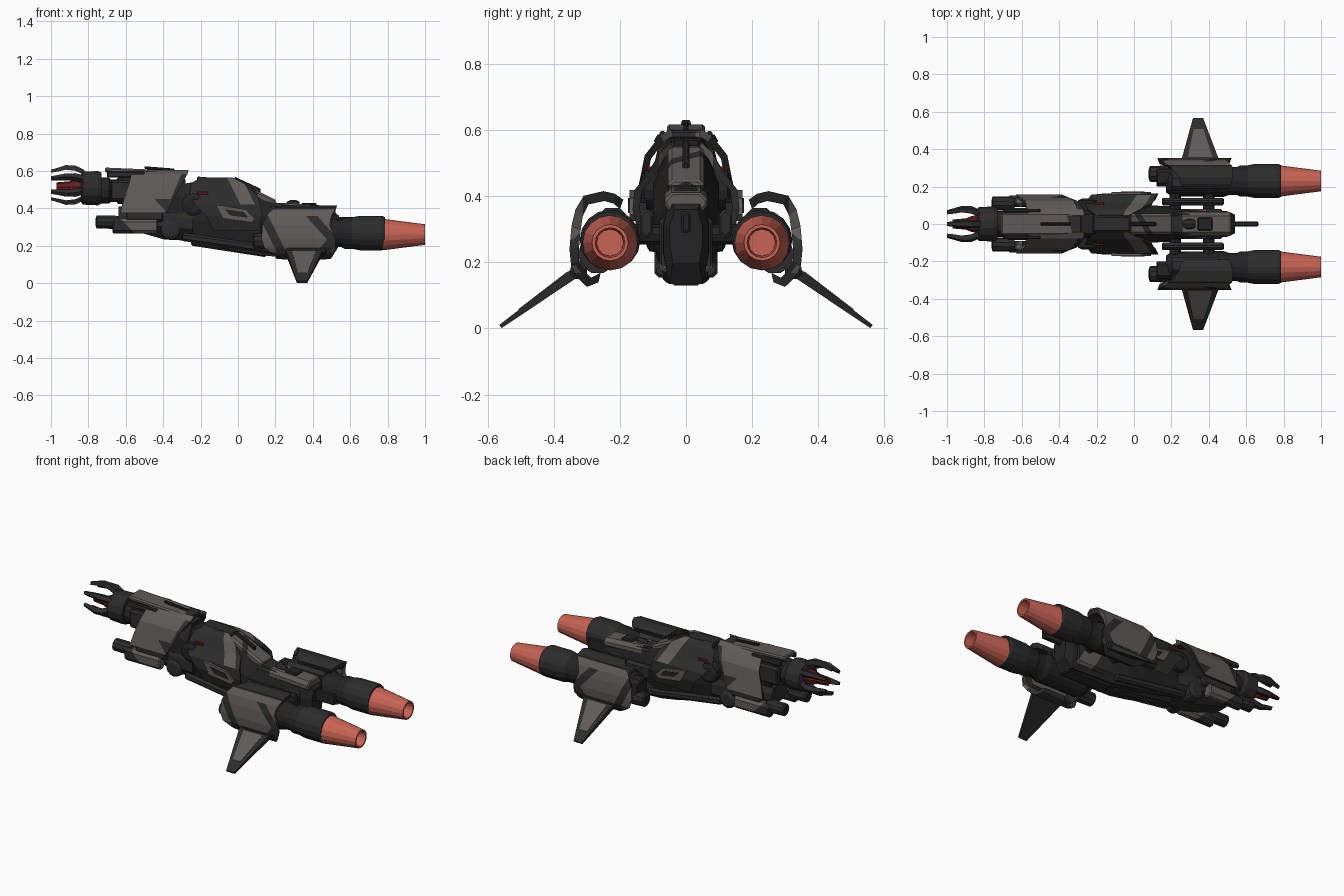
import bpy, bmesh, math
from mathutils import Vector

if "Cube" in bpy.data.objects:
    bpy.data.objects.remove(bpy.data.objects["Cube"])


def material(name, rgb):
    m = bpy.data.materials.new(name)
    m.diffuse_color = (*rgb, 1)
    m.use_nodes = True
    m.node_tree.nodes["Principled BSDF"].inputs["Base Color"].default_value = m.diffuse_color
    return m


CHAR = material("charcoal", (0.025, 0.025, 0.025))
BLACK = material("near_black", (0.017, 0.017, 0.018))
GREY = material("warm_grey", (0.115, 0.104, 0.099))
FLAME = material("flame_red", (0.58, 0.125, 0.09))
RED = material("dark_red", (0.12, 0.014, 0.012))


def loft(name, rings, mat, mirror=False, caps=True, closed=False):
    """Skin a list of equal-length point rings; optionally repeat across y."""
    bm = bmesh.new()
    for s in ((1, -1) if mirror else (1,)):
        vs = [[bm.verts.new((x, y * s, z)) for x, y, z in r] for r in rings]
        n = len(vs[0])
        pairs = list(zip(vs, vs[1:])) + ([(vs[-1], vs[0])] if closed else [])
        for a, b in pairs:
            for i in range(n):
                bm.faces.new((a[i], a[(i + 1) % n], b[(i + 1) % n], b[i]))
        if caps and not closed:
            bm.faces.new(vs[0])
            bm.faces.new(vs[-1])
    bmesh.ops.recalc_face_normals(bm, faces=bm.faces)
    me = bpy.data.meshes.new(name)
    bm.to_mesh(me)
    bm.free()
    me.materials.append(mat)
    ob = bpy.data.objects.new(name, me)
    bpy.context.collection.objects.link(ob)
    return ob


def hull(name, rows, mat):
    """Eight-sided body; rows are (x, z bottom, z top, half widths bottom/mid/top)."""
    rings = []
    for x, b, t, wb, wm, wt in rows:
        half = [(wb, b), (wm, b + .35 * (t - b)), (wm, b + .68 * (t - b)), (wt, t)]
        rings.append([(x, y, z) for y, z in half] + [(x, -y, z) for y, z in reversed(half)])
    return loft(name, rings, mat)


def box(name, x, y, z, mat, drop=0, c=.012, mirror=True):
    """Chamfered block along x; drop lowers its rear end."""
    def ring(px, k, d):
        (y0, y1), (z0, z1) = y, z
        y0, y1, z0, z1 = y0 + k, y1 - k, z0 + k - d, z1 - k - d
        return [(px, y0 + c, z0), (px, y1 - c, z0), (px, y1, z0 + c), (px, y1, z1 - c),
                (px, y1 - c, z1), (px, y0 + c, z1), (px, y0, z1 - c), (px, y0, z0 + c)]
    e = min(.006, (y[1] - y[0]) / 4, (z[1] - z[0]) / 4)
    return loft(name, [ring(x[0], e, 0), ring(x[0] + e, 0, 0), ring(x[1] - e, 0, drop),
                       ring(x[1], e, drop)], mat, mirror)


def lathe(name, prof, cy, cz, mat, n=14, mirror=True, closed=False):
    """Turned part along x from (x, radius) pairs."""
    rings = [[(x, cy + r * math.cos(2 * math.pi * i / n), cz + r * math.sin(2 * math.pi * i / n))
              for i in range(n)] for x, r in prof]
    return loft(name, rings, mat, mirror, closed=closed)


def disc(name, cx, cz, prof, mat, n=12):
    """Turned part along y from (y, radius) pairs, on both sides."""
    return loft(name, [[(cx + r * math.cos(2 * math.pi * i / n), y, cz + r * math.sin(2 * math.pi * i / n))
                        for i in range(n)] for y, r in prof], mat, True)


def shell(name, rows, t, centre, mat):
    """Curved armour; rows (y, z, x front, x rear) thickened toward a centre (y, z)."""
    rings = []
    for y, z, a, b in rows:
        d = (Vector(centre) - Vector((y, z))).normalized() * t
        rings.append([(a, y, z), (b, y, z), (b - .01, y + d.x, z + d.y), (a + .01, y + d.x, z + d.y)])
    return loft(name, rings, mat, True)


def paint(ob, direction, bands, mat, rule=lambda c: True):
    """Cut the mesh along slanted bands and recolour what lies inside them."""
    d = Vector(direction).normalized()
    bm = bmesh.new()
    bm.from_mesh(ob.data)
    for v in [v for b in bands for v in b]:
        bmesh.ops.bisect_plane(bm, geom=bm.verts[:] + bm.edges[:] + bm.faces[:],
                               plane_co=d * v, plane_no=d)
    if mat.name not in ob.data.materials:
        ob.data.materials.append(mat)
    idx = list(ob.data.materials).index(mat)
    for f in bm.faces:
        c = f.calc_center_median()
        if rule(c) and any(a < c.dot(d) < b for a, b in bands):
            f.material_index = idx
    bm.to_mesh(ob.data)
    bm.free()


# --- Nose: claws, glowing core, collar and neck
AZ = .525
for k in range(6):
    a = math.radians(30 + 60 * k)
    u, v = Vector((0, math.cos(a), math.sin(a))), Vector((0, -math.sin(a), math.cos(a)))
    rings = []
    for x, r, w, h in ((-.82, .066, .02, .014), (-.87, .09, .021, .014), (-.92, .094, .018, .012),
                       (-.96, .083, .015, .01), (-1.0, .074, .011, .008)):
        p = Vector((x, 0, AZ)) + u * r
        rings.append([p + u * h + v * w * .6, p + u * h - v * w * .6, p - u * h - v * w, p - u * h + v * w])
    loft("nose_claw", rings, CHAR)
lathe("nose_core", [(-.82, .05), (-.87, .042), (-.9, .03), (-.97, .024)], 0, .515, RED, 8, False)
lathe("nose_glow", [(-.89, .034), (-.86, .036)], 0, .513, FLAME, 8, False)
lathe("nose_collar", [(-.84, .075), (-.83, .09), (-.75, .094), (-.73, .085)], 0, .508, CHAR, 14, False)
lathe("nose_neck", [(-.75, .07), (-.69, .07), (-.68, .06), (-.65, .06), (-.64, .072), (-.5, .075)],
      0, .495, BLACK, 12, False)
box("neck_clamp", (-.68, -.55), (.045, .085), (.44, .55), CHAR)

# --- Head: core, chin, armour shoulders and roof plate
hull("head_core", [(-.62, .40, .57, .05, .07, .045), (-.54, .35, .585, .07, .09, .045),
                   (-.42, .29, .585, .07, .105, .045), (-.28, .25, .555, .07, .09, .045)], BLACK)
hull("chin", [(-.64, .31, .41, .04, .075, .06), (-.52, .27, .42, .05, .1, .08),
              (-.4, .235, .42, .05, .11, .08), (-.24, .225, .4, .05, .1, .08)], CHAR)
head = shell("head_armour", [(.045, .605, -.56, -.265), (.078, .585, -.57, -.27), (.125, .525, -.585, -.305),
                             (.14, .45, -.61, -.345), (.157, .375, -.63, -.385)], .022, (0, .45), GREY)
paint(head, (1, 0, .9), [(-.03, .045)], CHAR, lambda c: c.x > -.5 and c.z < .47)
paint(head, (1, 0, -.42), [(-.505, -.45)], CHAR, lambda c: c.z < .56)
roof = box("roof_plate", (-.71, -.28), (-.058, .058), (.592, .618), GREY, .018, mirror=False, c=.008)
paint(roof, (1, .3, 0), [(-.33, -.26)], CHAR)
box("roof_rail", (-.7, -.5), (.062, .08), (.565, .598), CHAR, c=.005)
box("roof_ridge", (-.5, -.34), (-.008, .008), (.61, .625), BLACK, .012, .004, False)
disc("chin_joint", -.36, .285, [(.06, .055), (.11, .052), (.12, .035)], CHAR)

# --- Gun pods beside the head
pod = box("gun_pod", (-.67, -.43), (.092, .153), (.265, .345), GREY, c=.018)
paint(pod, (1, 0, 1), [(-.29, -.2)], CHAR)
box("pod_bracket", (-.6, -.4), (.09, .14), (.33, .39), CHAR)
lathe("pod_muzzle", [(-.76, .028), (-.755, .037), (-.67, .038), (-.64, .033)], .11, .327, CHAR, 10)
lathe("pod_bore", [(-.763, .022), (-.7, .022)], .11, .327, BLACK, 8)

# --- Middle body, tapering down to the tail
hull("main_hull", [(-.36, .27, .52, .05, .07, .05), (-.24, .225, .54, .07, .09, .05),
                   (-.12, .20, .55, .07, .1, .05), (0, .17, .53, .07, .1, .05),
                   (.12, .15, .465, .07, .1, .05), (.22, .14, .425, .06, .08, .055),
                   (.5, .135, .395, .05, .068, .05), (.54, .2, .36, .04, .05, .035)], BLACK)
flank = shell("flank_armour", [(.045, .565, -.2, -.03), (.078, .535, -.25, .03), (.112, .475, -.26, .1),
                               (.156, .42, -.23, .12), (.162, .36, -.17, .13),
                               (.14, .28, -.13, .12)], .022, (0, .4), CHAR)
paint(flank, (1, 0, .5), [(.2, .27)], GREY, lambda c: c.z > .43)

# flank inset: grey surround with a dark slot
loft("flank_panel", [[(-.12, .171, .42), (.04, .171, .395), (.09, .171, .345), (.07, .171, .325),
                      (-.08, .171, .345)], [(-.12, .14, .42), (.04, .14, .395), (.09, .14, .345),
                                            (.07, .14, .325), (-.08, .14, .345)]], GREY, True)
loft("flank_slot", [[(-.07, y, .395), (.03, y, .381), (.055, y, .35), (-.04, y, .362)]
                    for y in (.12, .175)], BLACK, True)
box("flank_light", (-.22, -.16), (.1, .116), (.475, .49), RED, c=.003)
disc("shoulder_joint", -.24, .42, [(.07, .06), (.125, .06), (.135, .04)], BLACK)
box("lower_rail", (-.3, .2), (.04, .095), (.225, .27), CHAR, .07)
box("belly_keel", (-.25, .15), (-.035, .035), (.2, .25), CHAR, .06, mirror=False)
box("cockpit_block", (-.22, -.02), (-.048, .048), (.53, .57), CHAR, .015, mirror=False)
spine = box("spine_plate", (-.02, .2), (-.055, .055), (.5, .55), GREY, .1, mirror=False)
paint(spine, (1, .6, 0), [(.03, .06)], CHAR)
box("spine_fin", (-.02, .12), (-.01, .01), (.51, .568), BLACK, .06, .004, False)

# --- Rear deck and tail
deck = box("rear_deck", (.17, .52), (-.064, .064), (.37, .432), GREY, .02, .02, False)
paint(deck, (1, 0, 0), [(.16, .26)], CHAR)
box("deck_hatch", (.34, .42), (-.035, .035), (.4, .43), BLACK, 0, .006, False)
lathe("deck_dome", [(.26, .02), (.28, .03), (.31, .03), (.33, .02)], 0, .415, CHAR, 8, False)
rear = box("rear_side", (.13, .47), (.045, .08), (.17, .34), CHAR, 0, .015)
paint(rear, (1, 0, .6), [(.4, .5)], GREY)
box("tail_belly", (.2, .5), (-.055, .055), (.13, .2), CHAR, 0, .02, False)
box("tail_boom", (.48, .665), (-.013, .013), (.29, .355), BLACK, 0, .005, False)

# --- Engine mounts
mount = box("mount_plate", (.15, .48), (.1, .14), (.275, .36), CHAR, 0, .014)
for x in (.22, .4):
    disc("engine_strut", x, .285, [(.07, .03), (.2, .03)], BLACK, 8)

# --- Engines with exhaust flames
EY, EZ = .23, .268
lathe("engine_core", [(.17, .06), (.2, .082), (.48, .085), (.51, .075), (.55, .074), (.57, .084), (.64, .084),
                      (.65, .078)], EY, EZ, BLACK, 16)
lathe("engine_nozzle", [(.57, .06), (.6, .082), (.65, .092), (.77, .092), (.785, .085)], EY, EZ, CHAR, 16)
lathe("exhaust_flame", [(.775, .084), (1.0, .055), (1.0, .045), (.9, .04), (.775, .04)],
      EY, .26, FLAME, 16, closed=True)
lathe("flame_core", [(.78, .041), (.93, .041)], EY, .26, FLAME, 12)
lathe("engine_intake", [(.08, .03), (.085, .042), (.19, .045), (.21, .06)], .268, .225, CHAR, 10)
lathe("intake_bore", [(.077, .024), (.15, .024)], .268, .225, BLACK, 8)
box("engine_top_block", (.2, .46), (.18, .265), (.31, .365), CHAR, 0, .02)
box("engine_front_block", (.12, .26), (.2, .295), (.25, .335), BLACK, 0, .02)
box("engine_glow_strip", (.13, .19), (.22, .298), (.255, .268), RED, 0, .003)

cowl = shell("engine_cowl", [(.19, .39, .27, .5), (.215, .408, .25, .52), (.25, .416, .24, .53),
                             (.31, .402, .19, .525), (.335, .36, .15, .5), (.347, .31, .13, .49),
                             (.353, .24, .125, .52), (.348, .19, .14, .52), (.33, .155, .19, .5),
                             (.3, .126, .24, .47), (.265, .14, .28, .44)], .03, (.235, .27), GREY)
paint(cowl, (1, 0, .9), [(.51, .555)], CHAR, lambda c: c.z < .36)
paint(cowl, (1, 0, -.8), [(.225, .28)], CHAR, lambda c: c.z < .3)
paint(cowl, (0, 0, 1), [(.395, .5), (0, .168)], CHAR)
paint(cowl, (1, 0, .5), [(.26, .305)], CHAR)
paint(cowl, (0, 1, 0), [(-.312, .312)], CHAR)

# --- Down-swept wings with a light inset on the upper face
N = Vector((0, .584, .812))


def wing_ring(f, a, b, lo, hi):
    root, tip = Vector((0, .32, .18)), Vector((0, .562, .006))
    c = root.lerp(tip, f)
    x0, x1 = .25 + .065 * f, .46 - .09 * f
    xa, xb = x0 + (x1 - x0) * a, x0 + (x1 - x0) * b
    return [(xx, *(c + N * o).yz) for xx, o in ((xa, lo), (xb, lo), (xb, hi), (xa, hi))]


loft("wing", [wing_ring(0, 0, 1, -.016, .016), wing_ring(1, 0, 1, -.006, .006)], CHAR, True)
loft("wing_inset", [wing_ring(.12, .16, .84, .005, .017), wing_ring(.75, .22, .78, .002, .011)], GREY, True)
box("wing_root", (.26, .47), (.3, .35), (.15, .2), CHAR, 0, .015)
